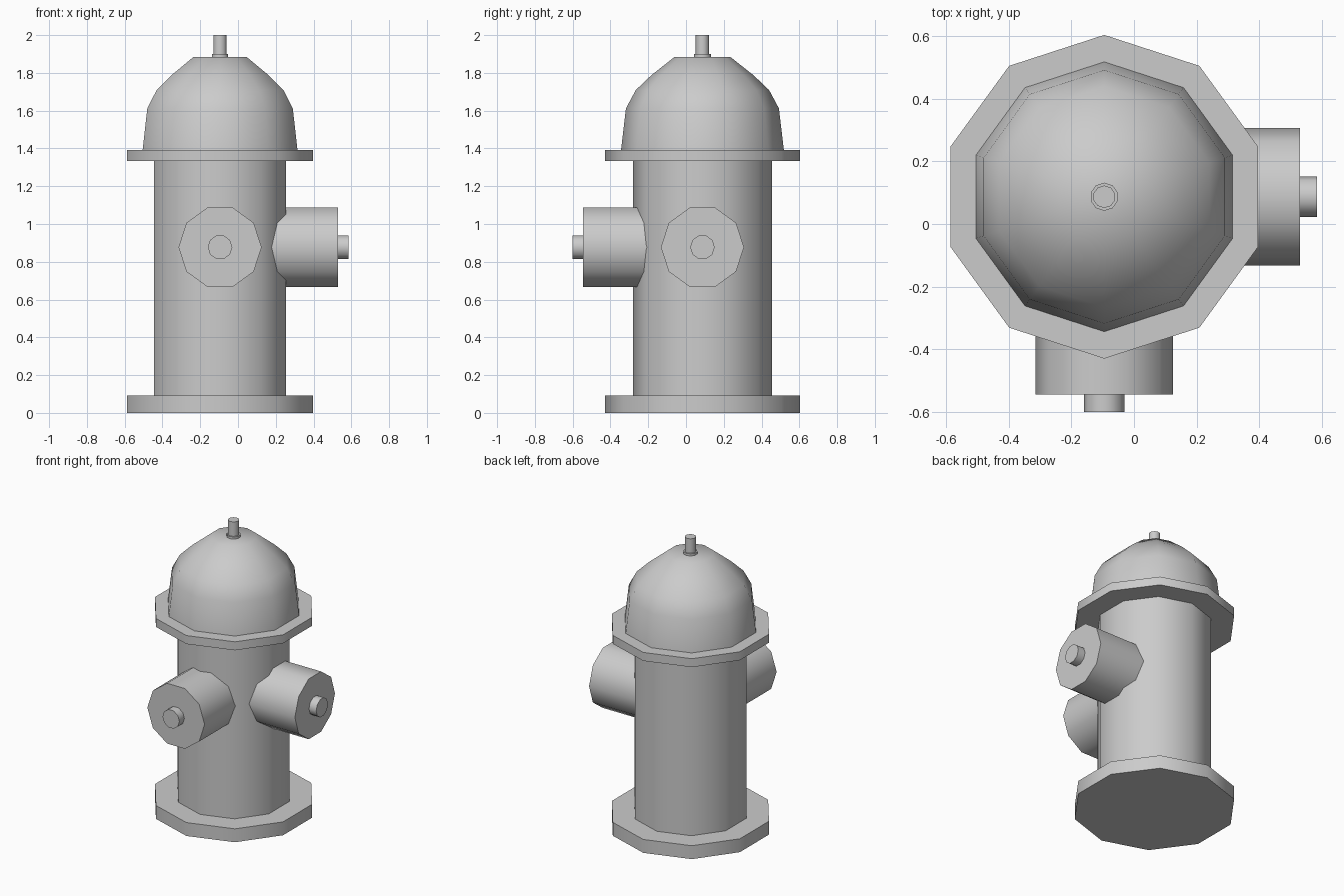
import bpy, bmesh, math
from mathutils import Matrix, Vector

if "Cube" in bpy.data.objects:
    bpy.data.objects.remove(bpy.data.objects["Cube"])

SIDES = 10
CX, CY = -0.095, 0.087      # axis of the barrel
NOZZLE_Z = 0.877


def lathe(name, profile, origin, rot=Matrix()):
    """Ten-sided capped lathe from (radius, height) pairs, first vertex on local +y."""
    bm = bmesh.new()
    rings = []
    for r, h in profile:
        angles = [math.pi / 2 + 2 * math.pi * i / SIDES for i in range(SIDES)]
        rings.append([bm.verts.new((r * math.cos(a), r * math.sin(a), h)) for a in angles])
    for low, high in zip(rings, rings[1:]):
        for i in range(SIDES):
            j = (i + 1) % SIDES
            bm.faces.new((low[i], low[j], high[j], high[i]))
    bm.faces.new(rings[0][::-1])
    bm.faces.new(rings[-1])
    bm.transform(Matrix.Translation(Vector(origin)) @ rot)
    mesh = bpy.data.meshes.new(name)
    bm.to_mesh(mesh)
    bm.free()
    obj = bpy.data.objects.new(name, mesh)
    bpy.context.collection.objects.link(obj)
    bpy.ops.object.select_all(action='DESELECT')
    obj.select_set(True)
    bpy.context.view_layer.objects.active = obj
    bpy.ops.object.shade_smooth_by_angle(angle=math.radians(40))
    return obj


# Upright parts: base, barrel, collar, bonnet and top nut
axis = (CX, CY, 0)
lathe("base_flange", [(0.517, 0), (0.517, 0.093)], axis)
lathe("barrel", [(0.368, 0.093), (0.368, 1.333)], axis)
lathe("collar_flange", [(0.517, 1.333), (0.517, 1.392)], axis)
lathe("bonnet", [(0.431, 1.392), (0.405, 1.612), (0.353, 1.709),
                 (0.270, 1.788), (0.147, 1.885)], axis)
lathe("nut_washer", [(0.045, 1.885), (0.045, 1.9)], axis)
lathe("top_nut", [(0.036, 1.9), (0.036, 2.0)], axis)

# Front and right outlets, each with a cap bolt
to_right = Matrix.Rotation(math.pi / 2, 4, 'Y')
to_front = Matrix.Rotation(-math.pi / 2, 4, 'Z') @ to_right
for side, rot, reach in (("front", to_front, 0.632), ("right", to_right, 0.625)):
    origin = (CX, CY, NOZZLE_Z)
    lathe(side + "_outlet", [(0.22, 0.24), (0.22, reach)], origin, rot)
    lathe(side + "_outlet_bolt", [(0.065, reach), (0.065, reach + 0.055)], origin, rot)
